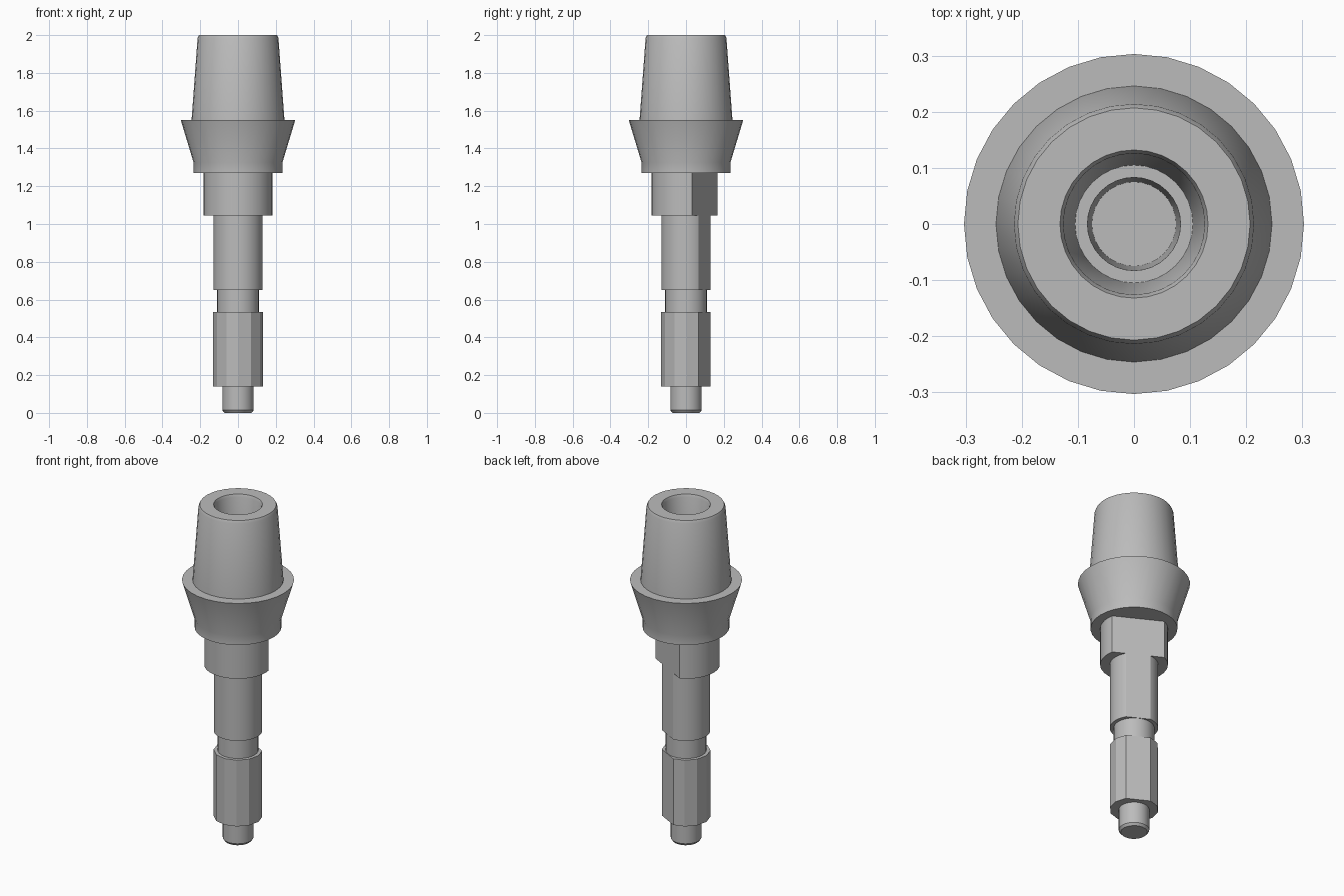
import bpy, bmesh
from math import cos, sin, pi, radians
from mathutils import Vector

cube = bpy.data.objects.get("Cube")
if cube:
    bpy.data.objects.remove(cube, do_unlink=True)

metal = bpy.data.materials.new("grey_metal")
metal.use_nodes = True
metal.diffuse_color = (0.5, 0.5, 0.5, 1)
metal.node_tree.nodes["Principled BSDF"].inputs["Base Color"].default_value = (0.5, 0.5, 0.5, 1)

FLAT_NORMAL = Vector((cos(radians(62)), sin(radians(62)), 0))
FLAT_DISTANCE = 0.112


def lathe(name, profile, sides=32, start=0, flat=False, smooth=True):
    """Revolve (radius, z) points, optionally milling the locating flat."""
    bm = bmesh.new()
    rings = []
    for r, z in profile:
        if r == 0:
            rings.append([bm.verts.new((0, 0, z))] * sides)
        else:
            angles = [radians(start) + 2 * pi * i / sides for i in range(sides)]
            rings.append([bm.verts.new((r * cos(a), r * sin(a), z)) for a in angles])
    for low, high in zip(rings, rings[1:]):
        for i in range(sides):
            j = (i + 1) % sides
            corners = dict.fromkeys((low[i], low[j], high[j], high[i]))
            bm.faces.new(list(corners))
    if flat:
        cut = bmesh.ops.bisect_plane(
            bm, geom=bm.verts[:] + bm.edges[:] + bm.faces[:], dist=1e-5,
            plane_co=FLAT_NORMAL * FLAT_DISTANCE, plane_no=FLAT_NORMAL, clear_outer=True)
        edges = [e for e in cut["geom_cut"] if isinstance(e, bmesh.types.BMEdge)]
        bmesh.ops.contextual_create(bm, geom=edges)
    bmesh.ops.recalc_face_normals(bm, faces=bm.faces)
    mesh = bpy.data.meshes.new(name)
    bm.to_mesh(mesh)
    bm.free()
    obj = bpy.data.objects.new(name, mesh)
    bpy.context.collection.objects.link(obj)
    mesh.materials.append(metal)
    if smooth:
        bpy.ops.object.select_all(action="DESELECT")
        obj.select_set(True)
        bpy.context.view_layer.objects.active = obj
        bpy.ops.object.shade_smooth_by_angle(angle=radians(25))
    return obj


def cylinder(name, radius, bottom, top, **options):
    return lathe(name, [(0, bottom), (radius, bottom), (radius, top), (0, top)], **options)


# Tapered head, flared shoulder and stepped bore in one turned piece
lathe("head_and_shoulder", [
    (0, 1.27), (0.235, 1.27), (0.235, 1.325), (0.303, 1.55), (0.246, 1.55),
    (0.214, 1.985), (0.207, 2.0), (0.132, 2.0), (0.126, 1.985),
    (0.105, 1.6), (0.083, 1.6), (0.075, 1.32), (0, 1.32)])

# Milled collar and stem share one flat
cylinder("collar", 0.183, 1.045, 1.272, sides=36, flat=True)
cylinder("upper_stem", 0.131, 0.65, 1.047, sides=36, flat=True)
cylinder("neck", 0.11, 0.53, 0.655)
cylinder("lower_stem", 0.132, 0.14, 0.535, sides=12, start=2, flat=True, smooth=False)

# Rounded pilot tip
lathe("pilot_tip", [(0, 0), (0.072, 0), (0.083, 0.014), (0.083, 0.145), (0, 0.145)], sides=24)
